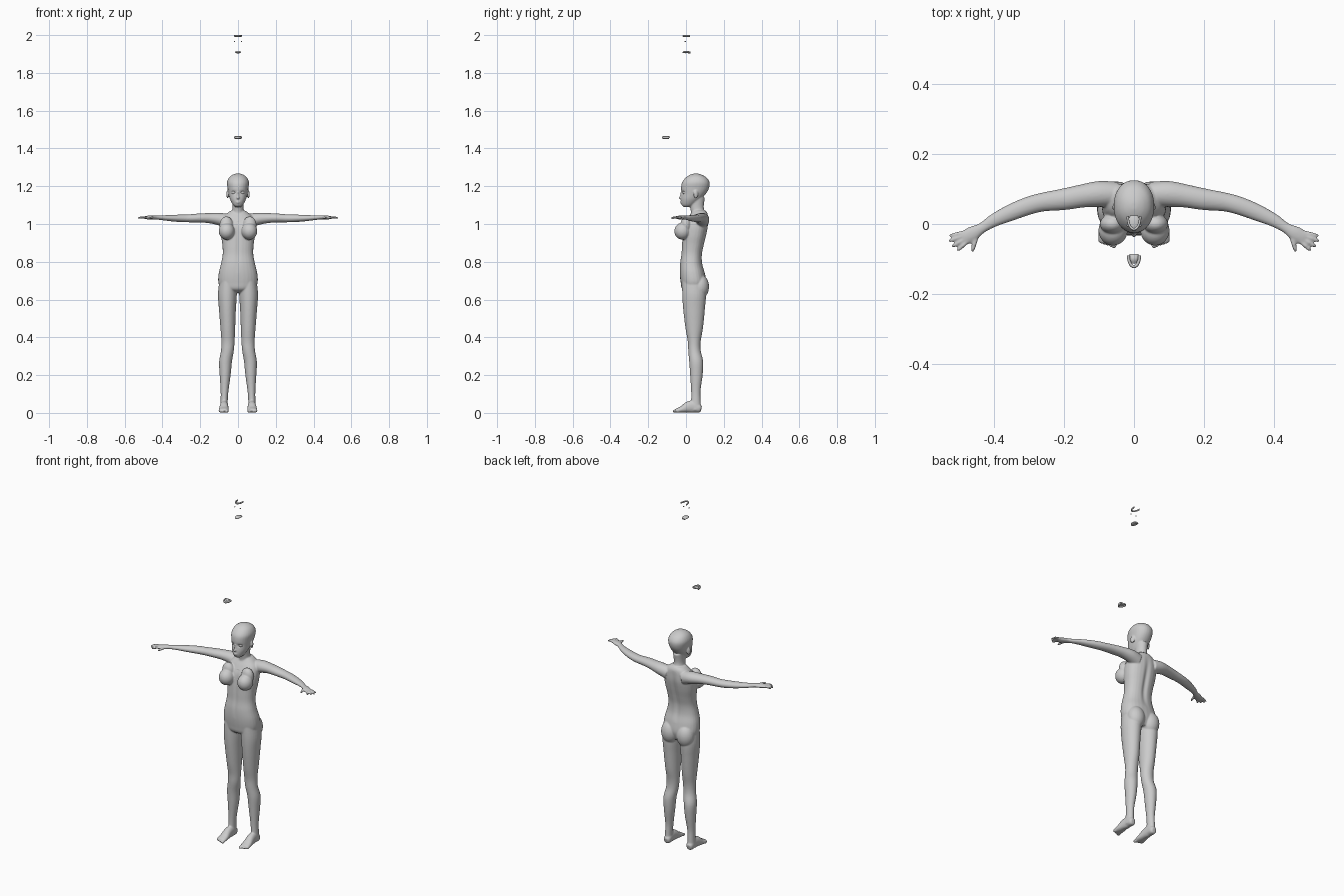
import bpy, bmesh, math
from mathutils import Vector, Matrix

SEG = 28


def finish(bm, name):
    bmesh.ops.recalc_face_normals(bm, faces=bm.faces)
    me = bpy.data.meshes.new(name)
    bm.to_mesh(me)
    bm.free()
    ob = bpy.data.objects.new(name, me)
    bpy.context.collection.objects.link(ob)
    for p in me.polygons:
        p.use_smooth = True
    return ob


def spline(rows, n=5):
    """Catmull-Rom interpolation through rows of numbers."""
    out = []
    for i in range(len(rows) - 1):
        p0, p1, p2 = rows[max(i - 1, 0)], rows[i], rows[i + 1]
        p3 = rows[min(i + 2, len(rows) - 1)]
        for k in range(n):
            t = k / n
            out.append([0.5 * (2*b + (c - a)*t + (2*a - 5*b + 4*c - d)*t*t
                               + (3*b - a - 3*c + d)*t**3)
                        for a, b, c, d in zip(p0, p1, p2, p3)])
    return out + [list(rows[-1])]


def loft(bm, rows, upright=False, power=2.0):
    """Closed tube through rows of (x, y, z, side radius, other radius)."""
    rows = spline(rows)
    rings = []
    for i, r in enumerate(rows):
        c = Vector(r[:3])
        if upright:
            a, b = Vector((1, 0, 0)), Vector((0, 1, 0))
        else:
            t = Vector(rows[min(i + 1, len(rows) - 1)][:3]) - Vector(rows[max(i - 1, 0)][:3])
            a = t.cross(Vector((0, 0, 1))).normalized()
            b = a.cross(t).normalized()
        ring = []
        for k in range(SEG):
            u = 2 * math.pi * k / SEG
            cu, su = math.cos(u), math.sin(u)
            e = 2 / power
            ring.append(bm.verts.new(c + a * r[3] * math.copysign(abs(cu)**e, cu)
                                     + b * r[4] * math.copysign(abs(su)**e, su)))
        rings.append(ring)
    for p, q in zip(rings, rings[1:]):
        for k in range(SEG):
            j = (k + 1) % SEG
            bm.faces.new((p[k], p[j], q[j], q[k]))
    bm.faces.new(rings[0])
    bm.faces.new(rings[-1])


def column(bm, rows, s=1, power=2.0):
    """Upright loft from rows of (z, x, front y, back y, x radius)."""
    loft(bm, [(s * x, (f + k) / 2, z, rx, (k - f) / 2) for z, x, f, k, rx in rows],
         True, power)


def ball(bm, c, r, turn=0):
    m = Matrix.Translation(c) @ Matrix.Rotation(turn, 4, 'Z') @ Matrix.Diagonal((*r, 1))
    bmesh.ops.create_uvsphere(bm, u_segments=24, v_segments=16, radius=1, matrix=m)


bm = bmesh.new()

# Torso
column(bm, [(.635, 0, .01, .09, .06), (.655, 0, -.02, .10, .088), (.69, 0, -.028, .108, .104),
            (.74, 0, -.033, .10, .102), (.79, 0, -.032, .087, .09), (.84, 0, -.025, .086, .081),
            (.89, 0, -.022, .096, .083), (.94, 0, -.018, .108, .09), (.99, 0, -.01, .117, .092),
            (1.03, 0, .01, .117, .084), (1.055, 0, .026, .114, .06), (1.07, 0, .034, .105, .04)],
       power=2.3)
# Neck
column(bm, [(1.02, 0, .018, .115, .05), (1.06, 0, .026, .102, .034),
            (1.09, 0, .022, .094, .029), (1.14, 0, .02, .1, .032)])
# Head
column(bm, [(1.09, 0, -.012, .02, .014), (1.102, 0, -.024, .045, .027),
            (1.13, 0, -.027, .078, .042), (1.16, 0, -.024, .105, .05),
            (1.19, 0, -.026, .122, .055), (1.22, 0, -.021, .125, .058),
            (1.245, 0, -.002, .11, .048), (1.26, 0, .02, .085, .03),
            (1.267, 0, .042, .063, .01)], power=2.15)
# Nose and lips
ball(bm, (0, -.029, 1.139), (.008, .010, .007))
ball(bm, (0, -.024, 1.153), (.005, .008, .018))
ball(bm, (0, -.025, 1.118), (.013, .006, .004))
ball(bm, (0, -.024, 1.112), (.011, .006, .004))

for s in (1, -1):
    # Ear, chest and seat forms
    ball(bm, (s * .055, .052, 1.157), (.006, .013, .022), s * .3)
    ball(bm, (s * .06, -.018, .962), (.042, .044, .045))
    ball(bm, (s * .062, .0, .995), (.036, .028, .045))
    ball(bm, (s * .05, .074, .668), (.05, .048, .065))
    # Leg
    column(bm, [(.71, .052, -.02, .098, .045), (.63, .056, -.02, .106, .05),
                (.55, .056, -.015, .1, .045), (.45, .054, -.003, .09, .039),
                (.38, .053, .009, .078, .035), (.33, .056, .012, .078, .034),
                (.27, .066, .017, .091, .034), (.2, .068, .022, .088, .029),
                (.12, .071, .027, .077, .021), (.07, .073, .027, .077, .019),
                (.03, .074, .022, .079, .02), (.015, .074, .022, .079, .02)], s)
    # Foot and toes
    loft(bm, [(s * .073, .081, .02, .012, .015), (s * .073, .07, .023, .02, .022),
              (s * .073, .04, .033, .021, .032), (s * .074, .01, .03, .023, .029),
              (s * .075, -.02, .019, .026, .018), (s * .076, -.045, .013, .027, .012),
              (s * .076, -.053, .011, .024, .01)], power=2.2)
    for i in range(5):
        ball(bm, (s * (.057 + .0095 * i), -.057 + .0035 * i, .009),
             (.0075 if i == 0 else .0052, .014, .009 if i == 0 else .007))
    # Arm and palm
    loft(bm, [(s * .05, .085, 1.015, .036, .038), (s * .1, .086, 1.026, .037, .033),
              (s * .15, .08, 1.031, .033, .027), (s * .2, .071, 1.032, .031, .024),
              (s * .26, .063, 1.03, .027, .021), (s * .3, .053, 1.03, .026, .02),
              (s * .35, .034, 1.031, .024, .017), (s * .4, .011, 1.033, .019, .013),
              (s * .435, -.011, 1.035, .015, .0105), (s * .46, -.026, 1.035, .021, .011),
              (s * .483, -.039, 1.034, .021, .009), (s * .49, -.043, 1.034, .018, .007)])
    # Fingers and thumb
    for x0, y0, x1, y1, r in ((.489, -.024, .53, -.034, .0052), (.488, -.034, .532, -.049, .0058),
                              (.484, -.043, .522, -.065, .0058), (.477, -.05, .507, -.077, .0056),
                              (.45, -.03, .464, -.079, .0065)):
        f = lambda t, z, k: (s * (x0 + (x1 - x0) * t), y0 + (y1 - y0) * t, z, r * k, r * k)
        loft(bm, [f(-.1, 1.034, 1.1), f(.45, 1.035, 1.05), f(.85, 1.032, .9), f(1, 1.03, .5)])

body = finish(bm, "body")

# Fuse everything into one smooth skin
bpy.context.view_layer.objects.active = body
body.select_set(True)
rm = body.modifiers.new("fuse", 'REMESH')
rm.mode = 'VOXEL'
rm.voxel_size = .0036
rm.use_smooth_shade = True
sm = body.modifiers.new("relax", 'SMOOTH')
sm.factor = .5
sm.iterations = 5
for m in ("fuse", "relax"):
    bpy.ops.object.modifier_apply(modifier=m)

# Spine groove, belly line and eye sockets
for v in body.data.vertices:
    x, y, z = v.co
    if .74 < z < 1.05:
        fade = math.sin(math.pi * (z - .74) / .31)
        if y > .05:
            v.co.y -= .008 * fade * math.exp(-(x / .014) ** 2)
        elif y < 0 and abs(x) < .04:
            v.co.y += .004 * fade * math.exp(-(x / .01) ** 2)
    elif z > 1.1 and y < .02:
        v.co.y += .006 * math.exp(-((abs(x) - .022) / .011) ** 2 - ((z - 1.167) / .008) ** 2)

# Eyes
for s, n in ((1, "left_eye"), (-1, "right_eye")):
    bm = bmesh.new()
    ball(bm, (s * .022, -.005, 1.167), (.0125, .0125, .0115))
    finish(bm, n)


# Detached mouth pieces floating above the head
def arch(name, cy, z, w, d, r, rz):
    bm = bmesh.new()
    rows = []
    for i in range(9):
        u = math.pi * i / 8
        rows.append((w * math.cos(u), cy - d * math.sin(u), z, r, rz))
    loft(bm, rows)
    return finish(bm, name)


arch("upper_teeth", .022, 1.9955, .018, .037, .0035, .0045)
arch("lower_teeth", -.09, 1.458, .016, .032, .0045, .007)

bm = bmesh.new()
loft(bm, [(0, -.086, 1.458, .013, .004), (0, -.1, 1.46, .012, .006), (0, -.113, 1.457, .007, .003)])
finish(bm, "mouth_floor")

bm = bmesh.new()
loft(bm, [(0, .024, 1.907, .011, .004), (0, .01, 1.91, .016, .006),
          (0, -.008, 1.91, .014, .006), (0, -.018, 1.907, .006, .002)])
finish(bm, "tongue")

bm = bmesh.new()
for s in (1, -1):
    ball(bm, (s * .018, -.004, 1.966), (.003, .004, .003))
finish(bm, "small_pieces")
